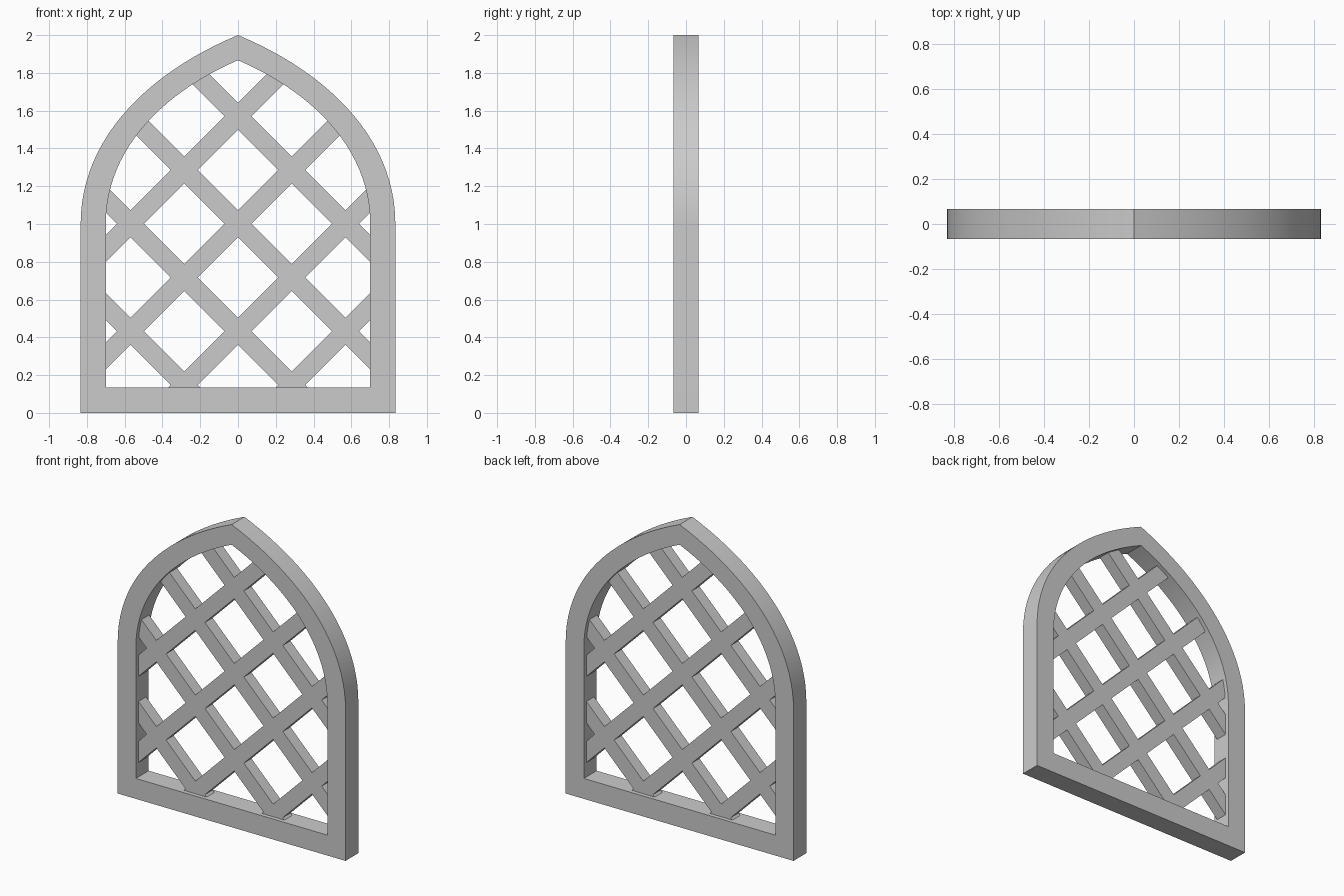
import bpy, bmesh, math
from mathutils import Vector
from mathutils.geometry import interpolate_bezier, intersect_line_line_2d

cube = bpy.data.objects.get("Cube")
if cube:
    bpy.data.objects.remove(cube, do_unlink=True)

GREY = (0.6, 0.6, 0.6, 1)
mat = bpy.data.materials.new("plain grey")
mat.use_nodes = True
mat.diffuse_color = GREY
mat.node_tree.nodes["Principled BSDF"].inputs["Base Color"].default_value = GREY


def outline(half_width, bottom, apex):
    """Closed pointed-arch outline in x, z."""
    rise = apex - 1
    arch = interpolate_bezier(
        Vector((half_width, 1)), Vector((half_width, 1 + 0.45 * rise)),
        Vector((0.576 * half_width, 1 + 0.8 * rise)), Vector((0, apex)), 24)
    right = [Vector((half_width, bottom))] + [p.to_2d() for p in arch]
    return right + [Vector((-p.x, p.y)) for p in reversed(right[:-1])]


def finish(name, bm):
    bmesh.ops.recalc_face_normals(bm, faces=bm.faces)
    mesh = bpy.data.meshes.new(name)
    bm.to_mesh(mesh)
    bm.free()
    mesh.materials.append(mat)
    obj = bpy.data.objects.new(name, mesh)
    bpy.context.collection.objects.link(obj)
    return obj


def extrude(bm, faces, depth):
    new = bmesh.ops.extrude_face_region(bm, geom=faces)["geom"]
    verts = [g for g in new if isinstance(g, bmesh.types.BMVert)]
    bmesh.ops.translate(bm, verts=verts, vec=(0, depth, 0))


# Arched frame: a band between two outlines, extruded through its depth
outer = outline(0.833, 0, 2)
inner = outline(0.7, 0.135, 1.867)
bm = bmesh.new()
rings = [[bm.verts.new((p.x, -0.067, p.y)) for p in loop] for loop in (outer, inner)]
n = len(outer)
band = [bm.faces.new((rings[0][i], rings[0][(i + 1) % n],
                      rings[1][(i + 1) % n], rings[1][i])) for i in range(n)]
extrude(bm, band, 0.134)
frame = finish("arched_frame", bm)
bpy.context.view_layer.objects.active = frame
frame.select_set(True)
bpy.ops.object.shade_smooth_by_angle(angle=math.radians(30))

# Slats: parallel diagonal bars with their ends set into the frame
middle = [(a + b) / 2 for a, b in zip(outer, inner)]


def slats(name, side):
    direction = Vector((side, 1)).normalized()
    across = Vector((-direction.y, direction.x)) * 0.05
    bm = bmesh.new()
    faces = []
    for k in range(4):
        centre = Vector((0, 1.57 - 0.569 * k))
        hits = [intersect_line_line_2d(centre - direction * 4, centre + direction * 4,
                                       middle[i], middle[(i + 1) % n]) for i in range(n)]
        hits = sorted((h for h in hits if h), key=lambda h: h.dot(direction))
        a, b = hits[0], hits[-1]
        corners = (a - across, b - across, b + across, a + across)
        faces.append(bm.faces.new([bm.verts.new((p.x, -0.04, p.y)) for p in corners]))
    extrude(bm, faces, 0.08)
    return finish(name, bm)


# Lattice: both sets of slats merged flush into one piece
lattice = slats("lattice", 1)
falling = slats("falling_slats", -1)
falling.hide_render = True
union = lattice.modifiers.new("merge slats", 'BOOLEAN')
union.operation = 'UNION'
union.solver = 'EXACT'
union.object = falling
merged = bpy.data.meshes.new_from_object(
    lattice.evaluated_get(bpy.context.evaluated_depsgraph_get()))
lattice.modifiers.clear()
lattice.data = merged
bpy.data.objects.remove(falling, do_unlink=True)
